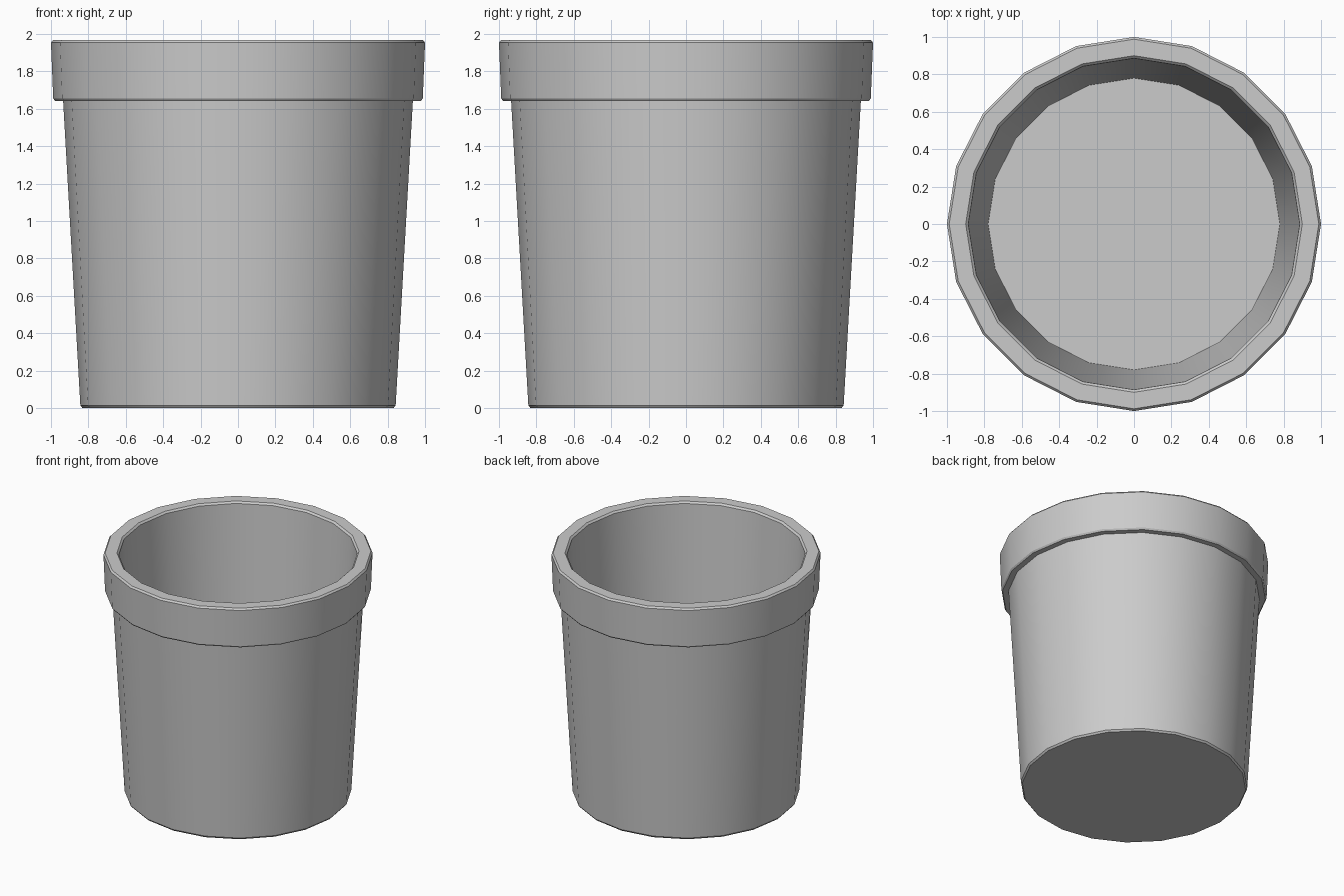
import bpy, bmesh
from math import sin, cos, pi, radians

if "Cube" in bpy.data.objects:
    bpy.data.objects.remove(bpy.data.objects["Cube"])

SIDES = 20

# Cross-section (radius, z): underside, outer wall, rim band, lip, inner wall, floor
PROFILE = [
    (0.832, 0.0), (0.843, 0.014),
    (0.935, 1.642),
    (0.979, 1.642), (0.988, 1.655),
    (1.0, 1.953), (0.988, 1.967),
    (0.90, 1.967), (0.886, 1.953),
    (0.78, 0.065),
]


def lathe(name, profile, sides):
    """Revolve a profile about z and cap both ends."""
    bm = bmesh.new()
    rings = [[bm.verts.new((r * cos(2 * pi * i / sides), r * sin(2 * pi * i / sides), z))
              for i in range(sides)] for r, z in profile]
    for a, b in zip(rings, rings[1:]):
        for i in range(sides):
            j = (i + 1) % sides
            bm.faces.new((a[i], a[j], b[j], b[i]))
    bm.faces.new(rings[0][::-1])
    bm.faces.new(rings[-1])
    bmesh.ops.recalc_face_normals(bm, faces=bm.faces)
    mesh = bpy.data.meshes.new(name)
    bm.to_mesh(mesh)
    bm.free()
    obj = bpy.data.objects.new(name, mesh)
    bpy.context.collection.objects.link(obj)
    return obj


# Hollow tapered pot with a thick rim
pot = lathe("flower_pot", PROFILE, SIDES)
bpy.context.view_layer.objects.active = pot
pot.select_set(True)
bpy.ops.object.shade_smooth_by_angle(angle=radians(30))
